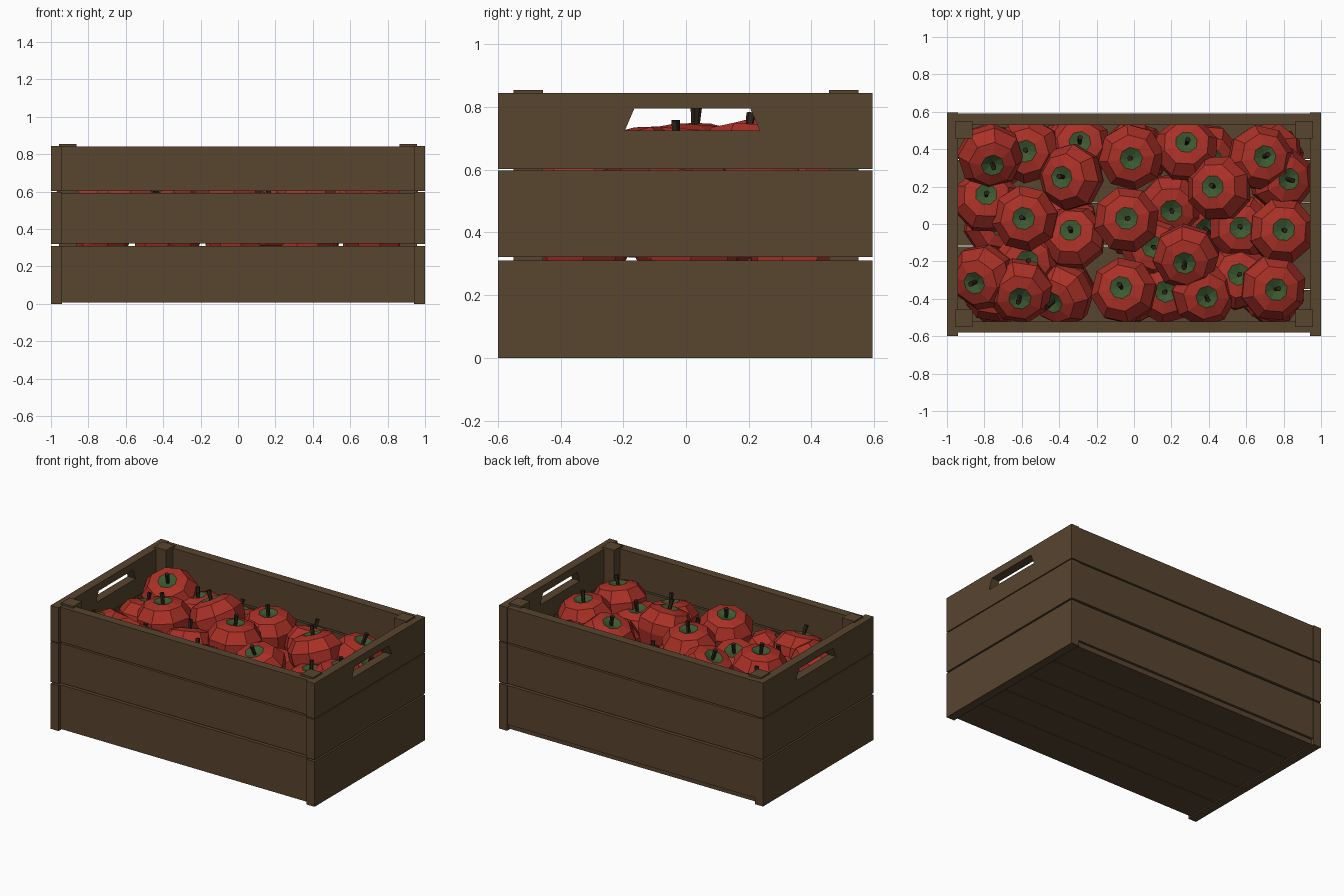
import bpy, bmesh, math, random
from mathutils import Vector, Matrix

if "Cube" in bpy.data.objects:
    bpy.data.objects.remove(bpy.data.objects["Cube"])

random.seed(4)


def mat(name, rgb):
    m = bpy.data.materials.new(name)
    m.diffuse_color = (*rgb, 1)
    m.use_nodes = True
    m.node_tree.nodes["Principled BSDF"].inputs["Base Color"].default_value = m.diffuse_color
    return m


WOOD = mat("brown wood", (0.098, 0.058, 0.028))
RED = mat("apple red", (0.40, 0.030, 0.020))
GREEN = mat("apple green", (0.045, 0.102, 0.030))
STEM = mat("dark stem", (0.028, 0.016, 0.010))


def add_object(name, mesh):
    ob = bpy.data.objects.new(name, mesh)
    bpy.context.collection.objects.link(ob)
    return ob


def finish(name, bm, mats):
    bmesh.ops.recalc_face_normals(bm, faces=bm.faces)
    me = bpy.data.meshes.new(name)
    bm.to_mesh(me)
    bm.free()
    for m in mats:
        me.materials.append(m)
    return me


def box(name, lo, hi):
    lo, hi = Vector(lo), Vector(hi)
    bm = bmesh.new()
    bmesh.ops.create_cube(bm, size=1)
    s = hi - lo
    for v in bm.verts:
        v.co = Vector(v.co[i] * s[i] for i in range(3)) + (lo + hi) / 2
    return add_object(name, finish(name, bm, [WOOD]))


def handle_board(name, x0, x1):
    """End board with a trapezoid hand hole."""
    outer = [(-0.6, 0.603), (0.595, 0.603), (0.595, 0.845), (-0.6, 0.845)]
    inner = [(-0.195, 0.725), (0.235, 0.725), (0.205, 0.795), (-0.165, 0.795)]
    bm = bmesh.new()
    rings = [[bm.verts.new((x, y, z)) for y, z in loop]
             for x, loop in ((x0, outer), (x1, outer), (x1, inner), (x0, inner))]
    for k in range(4):
        a, b = rings[k], rings[(k + 1) % 4]
        for i in range(4):
            j = (i + 1) % 4
            bm.faces.new((a[i], a[j], b[j], b[i]))
    return add_object(name, finish(name, bm, [WOOD]))


# Crate ends, with a hand hole in each top board
for side, x0, x1 in (("left", -1.0, -0.94), ("right", 0.94, 1.0)):
    box(side + "_end_low_board", (x0, -0.6, 0), (x1, 0.595, 0.31))
    box(side + "_end_middle_board", (x0, -0.6, 0.321), (x1, 0.595, 0.597))
    handle_board(side + "_end_handle_board", x0, x1)

# Long side boards
for side, y0, y1 in (("front", -0.58, -0.52), ("back", 0.53, 0.592)):
    for row, z0, z1 in (("low", 0.042, 0.31), ("middle", 0.324, 0.594), ("top", 0.604, 0.842)):
        box(f"{side}_{row}_board", (-0.94, y0, z0), (0.94, y1, z1))

# Corner posts
for sx in (-1, 1):
    for sy in (-1, 1):
        cx, cy = 0.91 * sx, 0.503 * sy
        box("corner_post", (cx - 0.046, cy - 0.047, 0.03), (cx + 0.046, cy + 0.047, 0.855))

# Floor boards
for i in range(5):
    y = -0.58 + i * 0.232
    box("floor_board", (-0.945, y, 0.008), (0.945, y + 0.227, 0.042))


def apple_mesh():
    """Eight-sided lathed apple; the top hollow is green, with a stem in it."""
    profile = [(0.06, -0.14), (0.13, -0.115), (0.172, -0.02), (0.175, 0.045),
               (0.125, 0.115), (0.06, 0.132)]
    n = 8
    bm = bmesh.new()
    rings = [[bm.verts.new((r * math.cos(math.tau * i / n), r * math.sin(math.tau * i / n), z))
              for i in range(n)] for r, z in profile]
    for a, b in zip(rings, rings[1:]):
        for i in range(n):
            bm.faces.new((a[i], a[(i + 1) % n], b[(i + 1) % n], b[i]))
    for ring, z, m in ((rings[0], -0.11, 0), (rings[-1], 0.108, 1)):
        tip = bm.verts.new((0, 0, z))
        for i in range(n):
            bm.faces.new((ring[i], ring[(i + 1) % n], tip)).material_index = m
    old = set(bm.faces)
    bmesh.ops.create_cone(bm, cap_ends=True, segments=5, radius1=0.010, radius2=0.015,
                          depth=0.085, matrix=Matrix.Translation((0.004, 0, 0.142))
                          @ Matrix.Rotation(0.12, 4, 'Y'))
    for f in set(bm.faces) - old:
        f.material_index = 2
    return finish("apple", bm, [RED, GREEN, STEM])


APPLE = apple_mesh()


def apple(name, x, y, z, lean=(0, 0), size=1.0):
    ob = add_object(name, APPLE)
    tilt = Vector((0, 0, 1)).rotation_difference(Vector((*lean, 0.13)))
    spin = Matrix.Rotation(random.uniform(0, math.tau), 4, 'Z')
    ob.matrix_world = Matrix.Translation((x, y, z)) @ tilt.to_matrix().to_4x4() @ spin @ Matrix.Scale(size, 4)


# Visible top apples: x, y, height of the centre, lean x, lean y
for a in ((-.77, .37, .61, .015, -.06), (-.33, .25, .61, -.06, 0), (-.015, .36, .56, 0, -.01),
          (.67, .35, .56, .03, .01), (.46, .19, .60, -.04, .01), (-.58, .03, .61, -.01, 0),
          (-.04, .02, .61, 0, .01), (.79, -.04, .57, .01, .01), (.28, -.17, .59, -.01, -.04),
          (-.80, -.28, .57, -.06, -.04), (-.61, -.35, .58, 0, -.05), (-.05, -.36, .58, -.02, .02),
          (.74, -.34, .57, .02, -.01)):
    apple("top_apple", *a[:3], a[3:], 1.02)
for a in ((-.56, .39, .52, -.02, 0), (-.29, .40, .50, 0, .04), (.28, .39, .52, 0, .05),
          (.78, .24, .50, .05, 0), (-.79, .12, .52, 0, .04), (-.32, -.08, .53, -.02, .05),
          (.20, .10, .43, 0, -.03), (.57, -.02, .48, 0, 0), (-.38, -.37, .50, -.07, -.06),
          (.37, -.37, .53, .02, -.02), (.56, -.29, .48, 0, .02), (.10, -.12, .46, 0, 0),
          (-.57, -.20, .50, 0, 0), (.17, -.36, .43, 0, 0)):
    apple("middle_apple", *a[:3], a[3:])

# Hidden apples filling the crate
for layer, z in enumerate((0.19, 0.36)):
    for i in range(5):
        for j in range(3):
            apple("lower_apple", (i - 2) * 0.37 + random.uniform(-.02, .02),
                  (j - 1) * 0.36 + random.uniform(-.01, .01), z + random.uniform(-.02, .02),
                  (random.uniform(-.05, .05), random.uniform(-.05, .05)))
